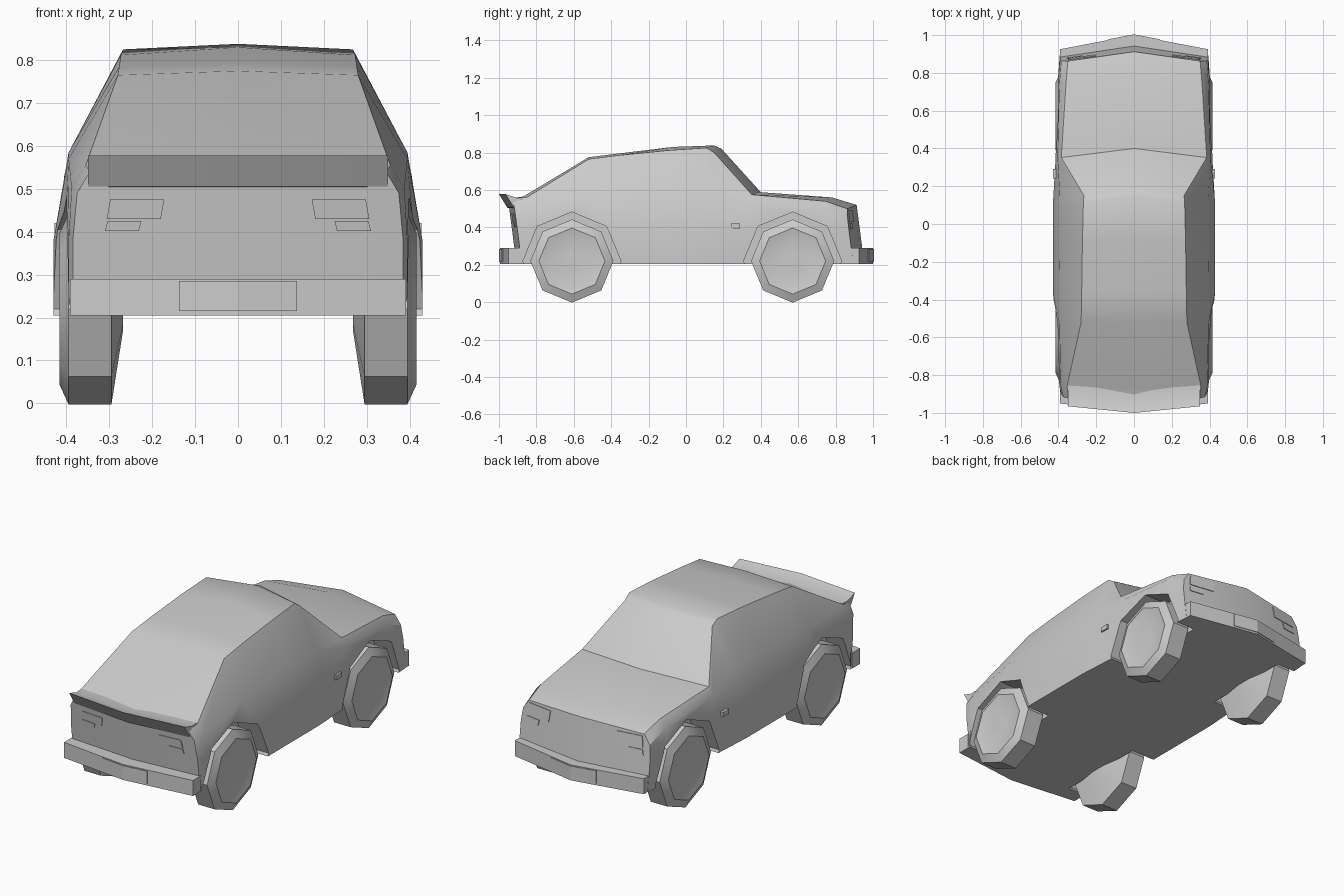
import bpy, bmesh
from math import sin, cos, pi, radians

if "Cube" in bpy.data.objects:
    bpy.data.objects.remove(bpy.data.objects["Cube"])


def make(name, verts, faces, smooth=True):
    me = bpy.data.meshes.new(name)
    me.from_pydata(verts, [], faces)
    bm = bmesh.new()
    bm.from_mesh(me)
    bmesh.ops.recalc_face_normals(bm, faces=bm.faces)
    bm.to_mesh(me)
    bm.free()
    ob = bpy.data.objects.new(name, me)
    bpy.context.collection.objects.link(ob)
    if smooth:
        shade(ob)
    return ob


def shade(ob, angle=35):
    bpy.ops.object.select_all(action='DESELECT')
    ob.select_set(True)
    bpy.context.view_layer.objects.active = ob
    bpy.ops.object.shade_smooth_by_angle(angle=radians(angle))


def loft(name, rings, smooth=True, split_caps=False):
    n = len(rings[0])
    verts = [p for r in rings for p in r]
    faces = [(a * n + i, a * n + (i + 1) % n, (a + 1) * n + (i + 1) % n, (a + 1) * n + i)
             for a in range(len(rings) - 1) for i in range(n)]
    for base in (0, (len(rings) - 1) * n):
        ids = [base + i for i in range(n)]
        if split_caps:
            h = n // 2
            faces += [ids[:h + 1], ids[h:] + ids[:1]]
        else:
            faces.append(ids)
    return make(name, verts, faces, smooth)


# Body shell: cross-sections from tail to nose
# y, centre bow, sill x, shoulder x, shoulder z, roof edge x, roof edge z, centre z
stations = [
    (-.915, -.03, .385, .375, .49, .345, .54, .55),
    (-.86, -.01, .395, .388, .50, .355, .555, .565),
    (-.52, .0, .412, .395, .57, .28, .765, .775),
    (-.36, .0, .43, .395, .585, .277, .785, .795),
    (-.10, .03, .43, .392, .59, .273, .812, .83),
    (.09, .06, .43, .392, .59, .268, .825, .838),
    (.13, .06, .428, .392, .59, .265, .80, .82),
    (.35, .05, .415, .405, .53, .385, .575, .588),
    (.74, .04, .405, .395, .50, .36, .54, .56),
    (.855, .06, .393, .385, .45, .35, .50, .52),
]
rings = []
for k, (y, dy, xm, xs, zs, xt, zt, zc) in enumerate(stations):
    tilt = .13 if k in (0, len(stations) - 1) else 0
    half = [(xm, .205), (xm, .38), (xs, zs), (xt, zt)]
    loop = [(0, .205)] + half + [(0, zc)] + [(-x, z) for x, z in reversed(half)]
    rings.append([(x, y + dy * (1 - abs(x) / .4) + tilt * (.5 - z), z) for x, z in loop])
body = loft("body", rings, False, True)

# Wheels and the arches they sit in
WHEEL_Z = .22


def octagon(x, y, r):
    return [(x, y + r * cos(i * pi / 4), WHEEL_Z + r * sin(i * pi / 4)) for i in range(8)]


wheel_profile = [(.268, .05), (.295, .22), (.395, .22), (.416, .175), (.405, .13), (.408, .04)]
for y, label in ((-.61, "rear"), (.57, "front")):
    for s, side in ((1, "right"), (-1, "left")):
        wheel = loft(f"{label}_wheel_{side}",
                     [octagon(s * x, y, r * 1.01) for x, r in wheel_profile])
        shade(wheel, 40)
        cutter = loft("arch_cutter", [octagon(s * .285, y, .262), octagon(s * .6, y, .262)], False)
        cutter.hide_render = True
        mod = body.modifiers.new("arch", 'BOOLEAN')
        mod.object = cutter
        mod.operation = 'DIFFERENCE'
        mod.solver = 'EXACT'
        bpy.context.view_layer.objects.active = body
        bpy.ops.object.modifier_apply(modifier=mod.name)
        bpy.data.objects.remove(cutter)
shade(body, 32)


# Bumpers, bowed in plan
def bumper(name, end, mid, corner, inner):
    plan = [(-.392, inner), (-.392, corner), (0, mid), (.392, corner), (.392, inner)]
    loft(name, [[(x, y, z) for x, y in plan] for z in (.205, .29)], False)


bumper("front_bumper", 1, 1.0, .925, .86)
bumper("rear_bumper", -1, -.995, -.95, -.88)

# Tail spoiler lip
lip = [(-1.0, .578), (-.955, .505), (-.90, .50), (-.86, .56), (-.94, .558)]
loft("spoiler", [[(x, y + abs(x) * .1, z) for y, z in lip] for x in (-.35, 0, .35)])


# Lamps and plates, laid on the end faces
def nose(x, z):
    return .855 + .06 * (1 - x / .4) + .13 * (.5 - z)


def tail(x, z):
    return -.915 - .03 * (1 - x / .4) + .13 * (.5 - z)


def front_bar(x, z):
    return 1.0 - .075 * x / .392


def rear_bar(x, z):
    return -.995 + .045 * x / .392


def panel(name, face, out, x0, x1, z0, z1, skew=0):
    for s, side in ((1, "right"), (-1, "left")):
        corners = [(x0 + skew, z0), (x1, z0), (x1 - skew, z1), (x0, z1)]
        loft(f"{name}_{side}", [[(s * x, face(x, z) + d, z) for x, z in corners]
                                for d in (-out * .01, out * .004)], False)


panel("headlamp", nose, 1, .20, .35, .43, .49, .008)
panel("front_indicator", nose, 1, .27, .355, .39, .42, .006)
panel("tail_lamp", tail, -1, .172, .306, .43, .475, .008)
panel("rear_indicator", tail, -1, .225, .31, .402, .425, .006)
panel("front_plate", front_bar, 1, 0, .137, .215, .285)
panel("rear_plate", rear_bar, -1, 0, .137, .215, .285)

# Side markers behind the front wheels
for s, side in ((1, "right"), (-1, "left")):
    loft(f"side_marker_{side}", [[(s * x, y, z) for y, z in
         ((.24, .395), (.29, .395), (.29, .42), (.24, .42))] for x in (.40, .428)], False)
